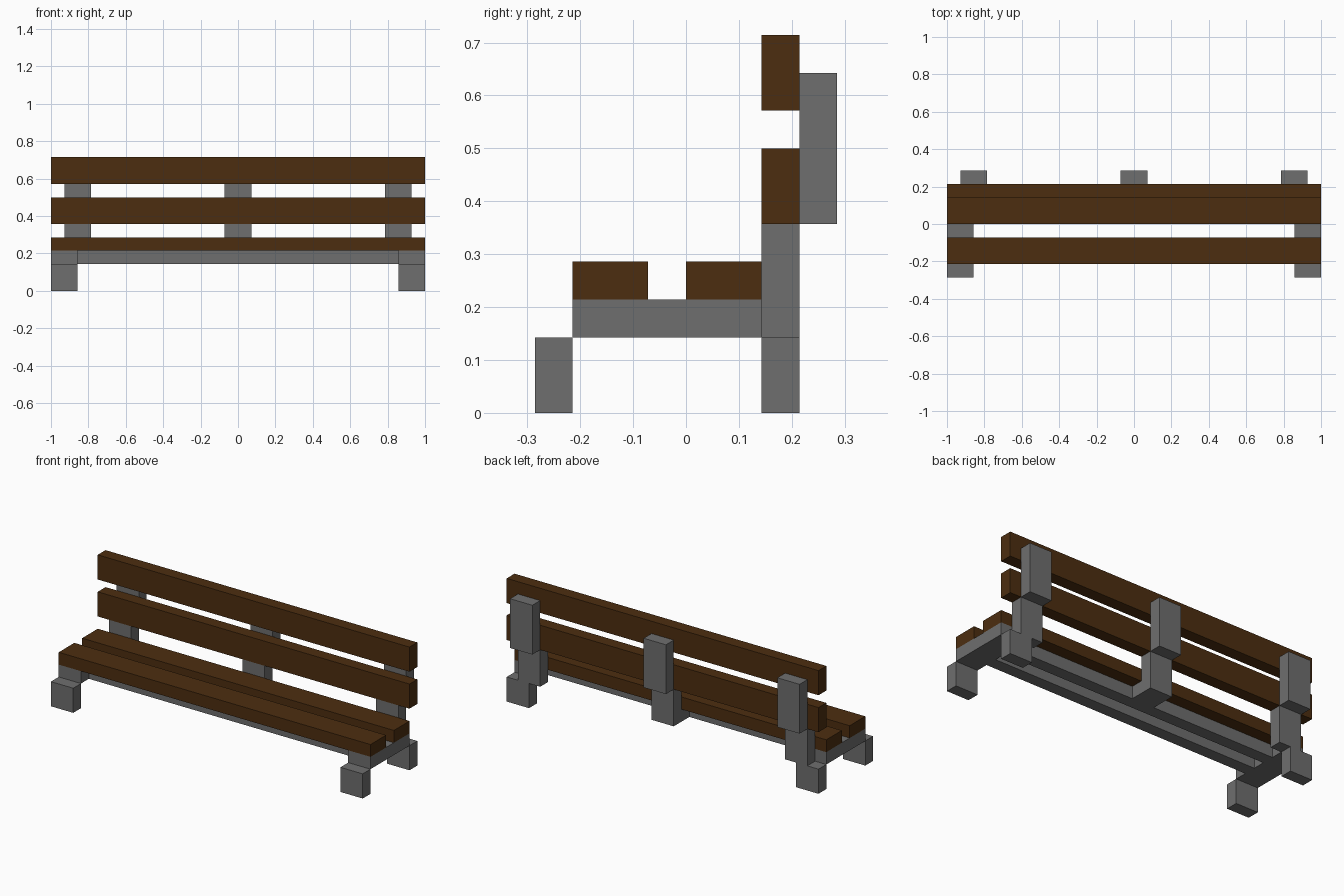
import bpy

if "Cube" in bpy.data.objects:
    bpy.data.objects.remove(bpy.data.objects["Cube"])

U = 1 / 14  # grid module: the bench is 28 modules long


def material(name, rgb):
    m = bpy.data.materials.new(name)
    m.diffuse_color = (*rgb, 1)
    m.use_nodes = True
    m.node_tree.nodes["Principled BSDF"].inputs["Base Color"].default_value = m.diffuse_color
    return m


WOOD = material("dark brown wood", (0.073, 0.027, 0.005))
METAL = material("grey metal", (0.156, 0.156, 0.156))


def box(name, mat, x, y, z):
    """Axis-aligned box from (min, max) ranges given in modules."""
    bpy.ops.mesh.primitive_cube_add(size=1, location=[(a + b) / 2 * U for a, b in (x, y, z)])
    ob = bpy.context.object
    ob.name = name
    ob.scale = [(b - a) * U for a, b in (x, y, z)]
    bpy.ops.object.transform_apply(location=False, rotation=False, scale=True)
    ob.data.materials.append(mat)


FULL = (-14, 14)

# wooden slats
box("front_seat_slat", WOOD, FULL, (-3, -1), (3, 4))
box("rear_seat_slat", WOOD, FULL, (0, 2), (3, 4))
box("lower_back_slat", WOOD, FULL, (2, 3), (5, 7))
box("upper_back_slat", WOOD, FULL, (2, 3), (8, 10))

# long bars under the seat, between the side frames
box("front_seat_bar", METAL, (-12, 12), (-2, -1), (2, 3))
box("rear_seat_bar", METAL, (-12, 12), (0, 1), (2, 3))

# side frames with feet
for side, x in (("left", (-14, -12)), ("right", (12, 14))):
    box(side + "_seat_frame", METAL, x, (-3, 2), (2, 3))
    box(side + "_front_leg", METAL, x, (-4, -3), (0, 2))
    box(side + "_rear_leg", METAL, x, (2, 3), (0, 2))

# stepped backrest supports
for label, c in (("left", -12), ("middle", 0), ("right", 12)):
    x = (c - 1, c + 1)
    box(label + "_lower_support", METAL, x, (2, 3), (2, 5))
    box(label + "_upper_support", METAL, x, (3, 4), (5, 9))

# short link from the rear bar to the middle support
box("middle_support_link", METAL, (-1, 1), (1, 2), (2, 3))
